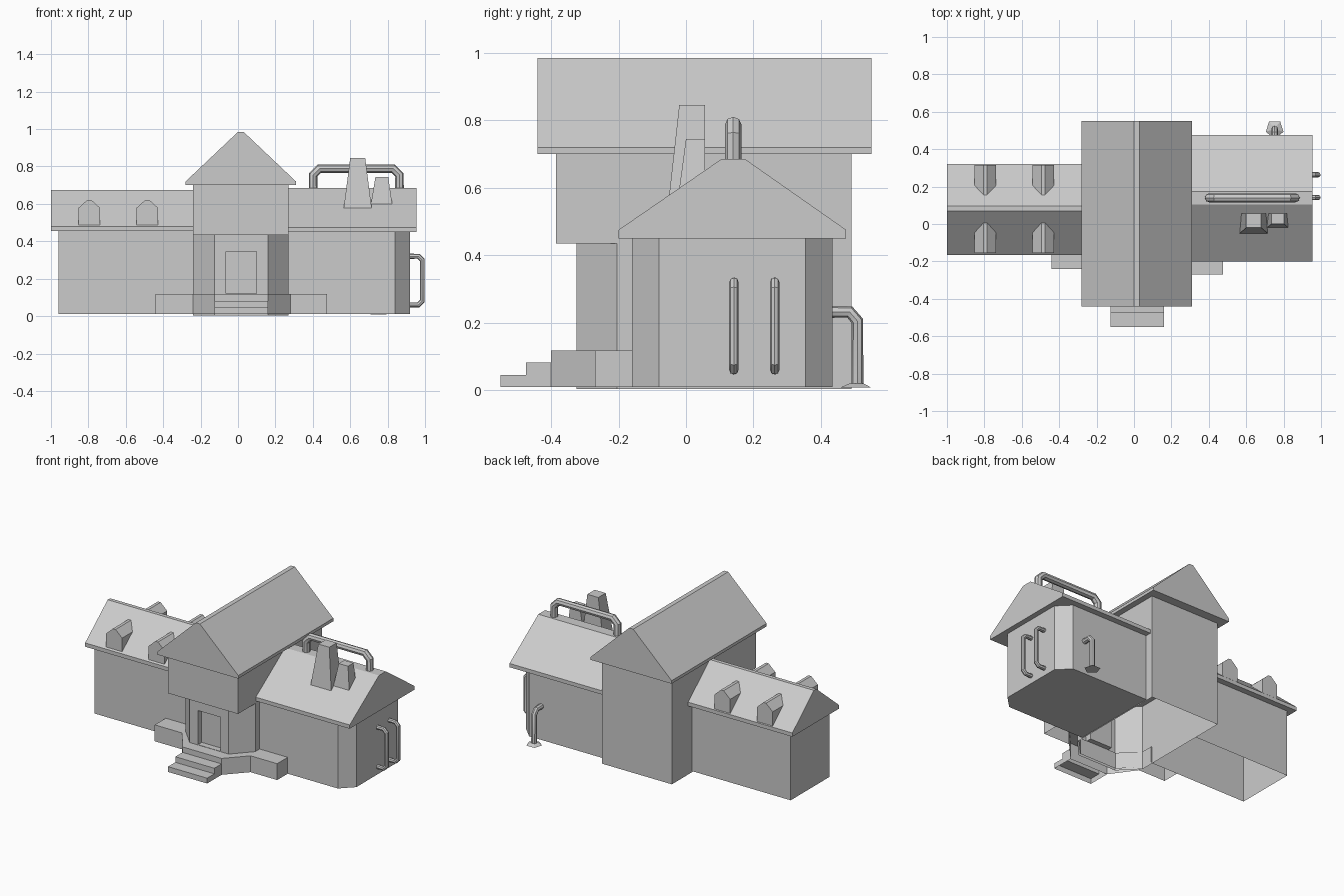
import bpy, bmesh, math
from mathutils import Vector

if "Cube" in bpy.data.objects:
    bpy.data.objects.remove(bpy.data.objects["Cube"], do_unlink=True)

GREY = (0.6, 0.6, 0.6, 1.0)
plaster = bpy.data.materials.new("light_grey")
plaster.use_nodes = True
plaster.diffuse_color = GREY
plaster.node_tree.nodes["Principled BSDF"].inputs["Base Color"].default_value = GREY


def finish(name, bm, open_bottom=False):
    """Turn a bmesh into a named object, optionally without its floor."""
    bmesh.ops.recalc_face_normals(bm, faces=bm.faces)
    if open_bottom:
        floor = [f for f in bm.faces if f.normal.z < -0.9]
        bmesh.ops.delete(bm, geom=floor, context="FACES_ONLY")
    mesh = bpy.data.meshes.new(name)
    bm.to_mesh(mesh)
    bm.free()
    mesh.materials.append(plaster)
    obj = bpy.data.objects.new(name, mesh)
    bpy.context.collection.objects.link(obj)
    return obj


def loft(name, lower, upper, open_bottom=False, edit=None):
    """Close two matching outlines into a solid."""
    bm = bmesh.new()
    a = [bm.verts.new(p) for p in lower]
    b = [bm.verts.new(p) for p in upper]
    bm.faces.new(a)
    bm.faces.new(b)
    for i in range(len(a)):
        j = (i + 1) % len(a)
        bm.faces.new((a[i], a[j], b[j], b[i]))
    if edit:
        bmesh.ops.recalc_face_normals(bm, faces=bm.faces)
        edit(bm)
    return finish(name, bm, open_bottom)


def prism(name, axis, outline, lo, hi, **options):
    """Extrude a flat outline along the x, y or z axis."""
    place = {"x": lambda p, t: (t, p[0], p[1]),
             "y": lambda p, t: (p[0], t, p[1]),
             "z": lambda p, t: (p[0], p[1], t)}[axis]
    return loft(name, [place(p, lo) for p in outline],
                [place(p, hi) for p in outline], **options)


def rect(x0, x1, y0, y1):
    return [(x0, y0), (x1, y0), (x1, y1), (x0, y1)]


def roof_outline(a, b, ridge_a, ridge_b, eave, lip, top):
    return [(a, eave), (a, lip), (ridge_a, top), (ridge_b, top), (b, lip), (b, eave)]


def pipe(name, points, radius):
    """Round pipe with mitred corners."""
    curve = bpy.data.curves.new(name, "CURVE")
    curve.dimensions = "3D"
    curve.bevel_depth = radius
    curve.bevel_resolution = 2
    curve.use_fill_caps = True
    spline = curve.splines.new("POLY")
    spline.points.add(len(points) - 1)
    for target, p in zip(spline.points, points):
        target.co = (*p, 1)
    curve.materials.append(plaster)
    obj = bpy.data.objects.new(name, curve)
    bpy.context.collection.objects.link(obj)
    bpy.ops.object.select_all(action="DESELECT")
    obj.select_set(True)
    bpy.context.view_layer.objects.active = obj
    bpy.ops.object.convert(target="MESH")
    bpy.ops.object.shade_smooth_by_angle(angle=math.radians(40))


# Central hall: ground floor with cut front corners and a recessed door
def cut_door(bm):
    bm.faces.ensure_lookup_table()
    front = min(bm.faces, key=lambda f: f.calc_center_median().y)
    bmesh.ops.inset_individual(bm, faces=[front], thickness=0.03)
    mid = front.calc_center_median()
    for v in front.verts:
        v.co.x = 0.10 if v.co.x > mid.x else -0.065
        v.co.z = 0.345 if v.co.z > mid.z else 0.12
    door = bmesh.ops.extrude_discrete_faces(bm, faces=[front])["faces"][0]
    bmesh.ops.translate(bm, verts=door.verts, vec=Vector((0, 0.04, 0)))


prism("hall_ground_floor", "z",
      [(-0.24, 0.49), (-0.24, -0.205), (-0.125, -0.325),
       (0.16, -0.325), (0.27, -0.205), (0.27, 0.49)],
      0.003, 0.435, open_bottom=True, edit=cut_door)
prism("hall_upper_floor", "z", rect(-0.24, 0.27, -0.385, 0.49), 0.435, 0.705)
prism("hall_roof", "y", roof_outline(-0.28, 0.31, 0.0, 0.03, 0.70, 0.72, 0.985),
      -0.44, 0.55)

# Wing on the model's left, with cut outer corners
prism("left_wing_walls", "z",
      [(0.27, -0.16), (0.84, -0.16), (0.92, -0.08),
       (0.92, 0.355), (0.84, 0.435), (0.27, 0.435)], 0.01, 0.455)
prism("left_wing_roof", "x",
      roof_outline(-0.20, 0.475, 0.105, 0.175, 0.45, 0.475, 0.685), 0.25, 0.955)

# Wing on the model's right, with dormers on both slopes
prism("right_wing_walls", "z", rect(-0.96, -0.24, -0.125, 0.28),
      0.01, 0.46, open_bottom=True)
prism("right_wing_roof", "x",
      roof_outline(-0.165, 0.32, 0.07, 0.095, 0.455, 0.48, 0.675), -1.0, -0.22)
for i, x in enumerate((-0.795, -0.485)):
    outline = [(x - 0.058, 0.48), (x - 0.058, 0.578), (x - 0.01, 0.622),
               (x + 0.01, 0.622), (x + 0.058, 0.578), (x + 0.058, 0.48)]
    prism(f"front_dormer_{i + 1}", "y", outline, -0.155, 0.07)
    prism(f"back_dormer_{i + 1}", "y", outline, 0.095, 0.315)

# Porch and steps
prism("porch", "z",
      [(-0.125, -0.40), (0.16, -0.40), (0.28, -0.27), (0.475, -0.27),
       (0.475, -0.15), (0.265, -0.15), (0.265, -0.20), (0.155, -0.315),
       (-0.12, -0.315), (-0.235, -0.20), (-0.235, -0.12), (-0.44, -0.12),
       (-0.44, -0.24), (-0.24, -0.24)], 0.01, 0.118, open_bottom=True)
prism("porch_steps", "x",
      [(-0.55, 0.01), (-0.55, 0.045), (-0.475, 0.045),
       (-0.475, 0.082), (-0.40, 0.082), (-0.40, 0.01)],
      -0.125, 0.16, open_bottom=True)


# Tapered chimneys, upright at the back
def chimney(name, base, base_z, cap, cap_z):
    loft(name, [(*p, base_z) for p in rect(*base)], [(*p, cap_z) for p in rect(*cap)])


chimney("large_chimney", (0.565, 0.715, -0.05, 0.057), 0.577,
        (0.60, 0.68, -0.02, 0.057), 0.845)
chimney("small_chimney", (0.71, 0.825, -0.02, 0.057), 0.597,
        (0.735, 0.803, 0.0, 0.057), 0.745)

# Pipes
pipe("roof_pipe", [(0.402, 0.14, 0.65), (0.402, 0.14, 0.755), (0.435, 0.14, 0.788),
                   (0.83, 0.14, 0.788), (0.863, 0.14, 0.755), (0.863, 0.14, 0.65)], 0.024)
for i, y in enumerate((0.142, 0.263)):
    pipe(f"side_pipe_{i + 1}",
         [(0.91, y, 0.32), (0.965, y, 0.32), (0.985, y, 0.30),
          (0.985, y, 0.08), (0.965, y, 0.06), (0.91, y, 0.06)], 0.014)
pipe("back_pipe", [(0.752, 0.42, 0.232), (0.752, 0.485, 0.232),
                   (0.752, 0.508, 0.205), (0.752, 0.508, 0.012)], 0.018)

# Five-sided foot of the back pipe
bm = bmesh.new()
bmesh.ops.create_cone(bm, cap_ends=True, segments=5, radius1=0.05, radius2=0.022, depth=0.012)
bm.verts.ensure_lookup_table()
first = math.atan2(bm.verts[0].co.y, bm.verts[0].co.x)
foot = finish("back_pipe_foot", bm)
foot.rotation_euler.z = -math.pi / 2 - first
foot.location = (0.752, 0.508, 0.014)
